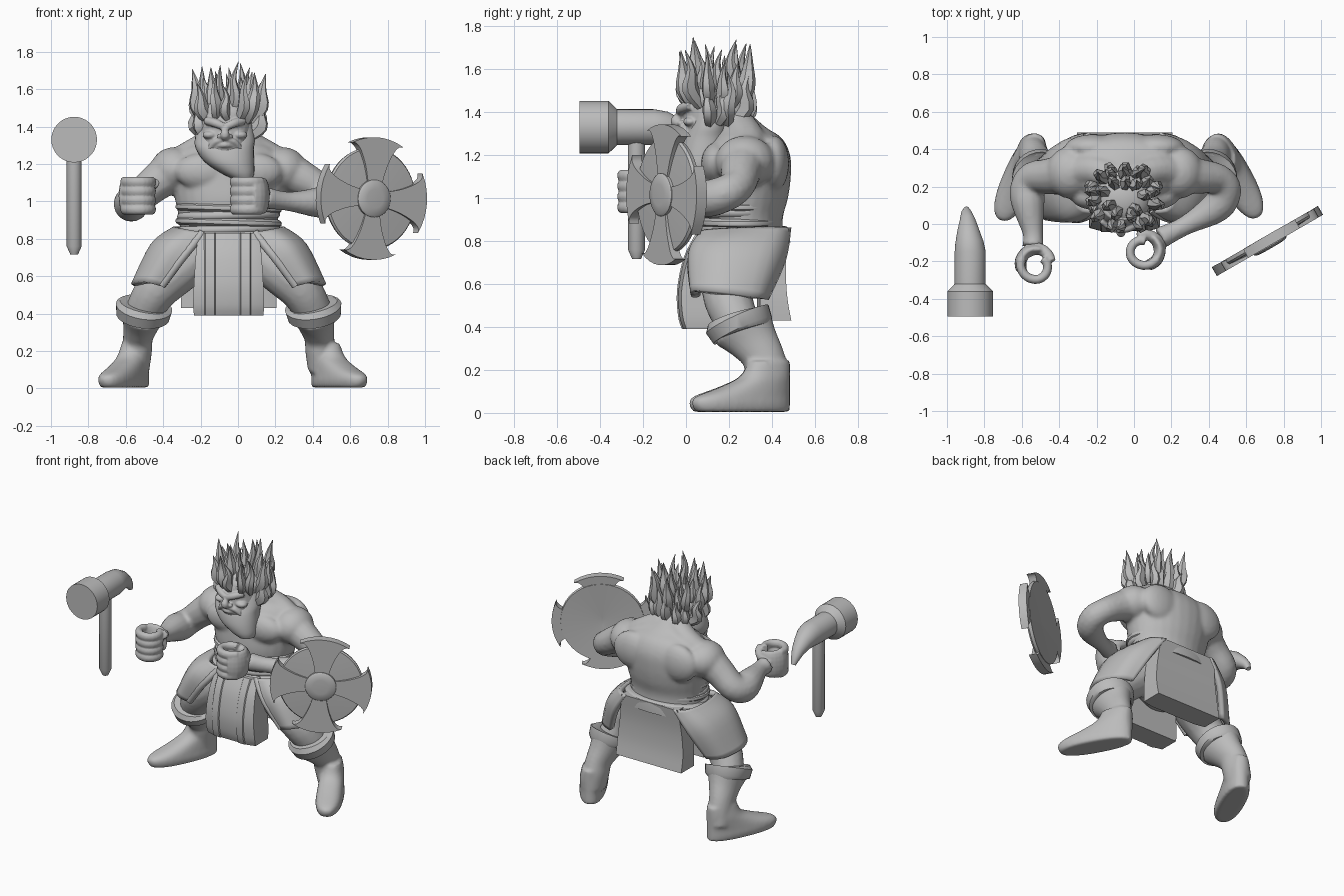
import bpy, bmesh, math, random
from mathutils import Vector, Matrix

random.seed(4)
if "Cube" in bpy.data.objects:
    bpy.data.objects.remove(bpy.data.objects["Cube"])
grey = bpy.data.materials.new("clay grey")
grey.use_nodes = True
grey.diffuse_color = (0.5, 0.5, 0.5, 1)
shader = next(n for n in grey.node_tree.nodes if n.type == 'BSDF_PRINCIPLED')
shader.inputs["Base Color"].default_value = grey.diffuse_color
CX = -0.05  # body's centre plane
bm = bmesh.new()  # work mesh, emptied by finish()

def path(pts, steps):
    """Smooth curve through points of any dimension."""
    p, out = [pts[0], *pts, pts[-1]], []
    for i in range(1, len(p) - 2):
        for t in (s / steps for s in range(steps)):
            out.append(tuple(0.5 * (2 * b + (c - a) * t + (2 * a - 5 * b + 4 * c - d) * t * t
                                    + (3 * b - a - 3 * c + d) * t ** 3) for a, b, c, d in zip(*p[i - 1:i + 3])))
    return out + [tuple(pts[-1])]

def loft(rings):
    """Bridge closed rings and cap both ends."""
    rows = [[bm.verts.new(v) for v in ring] for ring in rings]
    n = len(rows[0])
    for a, b in zip(rows, rows[1:]):
        for j in range(n):
            bm.faces.new((a[j], a[(j + 1) % n], b[(j + 1) % n], b[j]))
    bm.faces.new(rows[0])
    bm.faces.new(rows[-1])

def tube(pts, steps=4, sides=14, wide=1.0, up=(0, 0, 1)):
    """Tube through (x, y, z, radius) points."""
    pts, rings = path(pts, steps), []
    for i, (x, y, z, r) in enumerate(pts):
        t = Vector(pts[min(i + 1, len(pts) - 1)][:3]) - Vector(pts[max(i - 1, 0)][:3])
        side = Vector(up).cross(t).normalized()
        top = t.cross(side).normalized()
        angles = [j * math.tau / sides for j in range(sides)]
        rings.append([Vector((x, y, z)) + r * (side * wide * math.cos(a) + top * math.sin(a)) for a in angles])
    loft(rings)

def stack(rows, steps=4, sides=28, power=1.0, mat=Matrix()):
    """Horizontal rounded sections given as (z, cx, cy, rx, ry)."""
    bend = lambda v: math.copysign(abs(v) ** power, v)
    angles = [j * math.tau / sides for j in range(sides)]
    loft([[mat @ Vector((cx + rx * bend(math.cos(a)), cy + ry * bend(math.sin(a)), z)) for a in angles]
          for z, cx, cy, rx, ry in path(rows, steps)])

def slab(rows):
    """Cloth panel from (z, centre x, half width, front y, back y) sections."""
    loft([[(x - w, y0 + .015, z), (x - w * .7, y0, z), (x + w * .7, y0, z), (x + w, y0 + .015, z),
           (x + w, y1, z), (x - w, y1, z)] for z, x, w, y0, y1 in path(rows, 4)])

def blob(centre, size):
    bmesh.ops.create_uvsphere(bm, u_segments=20, v_segments=12, radius=1,
                              matrix=Matrix.Translation(centre) @ Matrix.Diagonal((*size, 1)))

def finish(name, voxel=0, soften=4, mat=Matrix(), thick=0):
    """Turn the work mesh into an object; optionally fuse its pieces."""
    bmesh.ops.recalc_face_normals(bm, faces=bm.faces)
    me = bpy.data.meshes.new(name)
    bm.to_mesh(me)
    bm.clear()
    ob = bpy.data.objects.new(name, me)
    bpy.context.collection.objects.link(ob)
    me.materials.append(grey)
    ob.matrix_world = mat
    bpy.ops.object.select_all(action='DESELECT')
    bpy.context.view_layer.objects.active = ob
    ob.select_set(True)
    bpy.ops.object.shade_smooth_by_angle(angle=math.radians(38))
    if thick:
        m = ob.modifiers.new("thickness", 'SOLIDIFY')
        m.thickness, m.offset = thick, 0
    if voxel:
        m = ob.modifiers.new("fuse", 'REMESH')
        m.mode, m.voxel_size, m.use_smooth_shade = 'VOXEL', voxel, True
        m = ob.modifiers.new("soften", 'SMOOTH')
        m.factor, m.iterations = 0.5, soften

# Torso with muscles and arms, fused
stack([(.78, CX, .27, .26, .19), (.9, CX, .265, .265, .185), (1, CX, .27, .285, .205), (1.1, CX, .28, .305, .208),
       (1.2, CX, .285, .31, .2), (1.28, CX, .285, .26, .16), (1.33, CX, .26, .15, .11), (1.42, CX, .18, .09, .09)])
for s in (-1, 1):
    blob((CX + s * .13, .145, 1.16), (.16, .075, .1))
    blob((CX + s * .17, .41, 1.16), (.15, .07, .13))
    blob((CX + s * .29, .275, 1.17), (.13, .14, .12))
    tube([(CX + s * .05, .25, 1.33, .08), (CX + s * .17, .29, 1.26, .085), (CX + s * .28, .28, 1.2, .08)])
tube([(-.34, .27, 1.17, .12), (-.45, .255, 1.09, .098), (-.54, .245, 1.01, .088), (-.57, .18, .985, .095),
      (-.565, .1, 1, .088), (-.54, -.05, 1.02, .055), (-.54, -.12, 1.03, .06)])
tube([(.24, .27, 1.17, .115), (.35, .255, 1.12, .095), (.45, .24, 1.06, .082), (.49, .18, 1.02, .085),
      (.44, .09, .995, .085), (.27, -.01, 1, .052), (.14, -.075, 1.02, .06)])
finish("torso_and_arms", .013)

# Fists: a tall palm with four curled fingers and a thumb round an open grip
for name, cx, cy, start, turn in (("right_fist", -.525, -.215, 90, 1), ("left_fist", .057, -.14, 35, -1)):
    curl = lambda a, r: (cx + r * math.cos(math.radians(start + turn * a)), cy + r * math.sin(math.radians(start + turn * a)))
    tube([(*curl(a, .083), 1.03, r) for a, r in ((-45, .06), (-15, .085), (30, .095), (75, .098), (110, .095))],
         steps=3, sides=18, wide=.32)
    for i in range(4):
        tube([(*curl(a, .082 - .0003 * max(a - 200, 0)), .957 + i * .049, .029) for a in range(70, 311, 30)],
             steps=2, sides=10, wide=.85)
    tube([(*curl(-a, .083), 1.06 + .0005 * a, .034 - .0001 * a) for a in range(-30, 81, 22)], steps=2, sides=10)
    finish(name, .007, 2)

# Cloth wraps across the front of the waist
for i in range(4):
    grow = .008 * (i % 2)
    tilt = Matrix.Translation((CX, .25, .85 + i * .038)) @ Matrix.Rotation((i % 2 - .5) * .06, 4, 'Y')
    stack([(z, 0, 0, .262 + g, .175 + g) for z, g in ((-.022, 0), (-.01, .012 + grow), (.01, .012 + grow), (.022, 0))],
          steps=2, mat=tilt)
finish("waist_wraps")

# Hips and thighs, fused
stack([(.85, CX, .27, .275, .19), (.74, CX, .25, .275, .18), (.62, CX, .24, .2, .16), (.55, CX, .24, .1, .1)])
for s in (-1, 1):
    tube([(CX + s * .15, .24, .74, .13), (CX + s * .28, .2, .63, .13), (CX + s * .39, .2, .52, .115),
          (CX + s * .46, .25, .4, .1)], up=(0, 1, 0))
finish("hips_and_thighs", .015)

# Belt, higher at the back
stack([(-.05, 0, 0, .3, .212), (.015, 0, 0, .292, .212), (.03, 0, 0, .265, .19)], steps=2, power=.85,
      mat=Matrix.Translation((CX, .27, .825)) @ Matrix.Rotation(.08, 4, 'X'))
finish("belt")

# Skirt: front panel with two raised strips, and back panel
drop = ((.83, .16, .05), (.72, .175, -.005), (.57, .185, -.035), (.45, .19, -.03), (.39, .185, -.012))
slab([(z, CX, w, y, .14) for z, w, y in drop])
for x in (CX - .1, CX + .09):
    slab([(z, x, .034, y - .007, .1) for z, w, y in drop])
finish("front_panel")
slab([(z, CX, w, .33, y) for z, w, y in ((.86, .22, .48), (.7, .24, .465), (.55, .255, .47), (.43, .255, .49))])
finish("back_panel")

# Skirt: side covers over the thighs, with a rolled front edge
cover = [[(.14, .08, .83), (.24, .1, .84), (.285, .27, .85), (.26, .42, .855), (.18, .475, .86)],
         [(.24, .03, .71), (.33, .04, .755), (.4, .18, .765), (.38, .38, .74), (.28, .45, .71)],
         [(.36, .045, .55), (.44, .045, .565), (.505, .17, .555), (.465, .32, .535), (.37, .37, .53)]]
for s, side, foot, angle in ((-1, "right", .505, 24), (1, "left", .525, 29)):
    place = lambda p: (CX + s * p[0], *p[1:])
    columns = zip(*[path(row, 4) for row in cover])
    grid = [[bm.verts.new(place(p)) for p in path(col, 5)] for col in columns]
    for a, b in zip(grid, grid[1:]):
        for j in range(len(a) - 1):
            bm.faces.new((a[j], a[j + 1], b[j + 1], b[j]))
    finish(side + "_skirt_cover", thick=.035)
    tube([(*place(row[0]), .024) for row in cover], sides=10)
    finish(side + "_skirt_trim")
    # Boot: foot, shaft and cuff
    turn = Matrix.Translation((CX + s * foot, .375, 0)) @ Matrix.Rotation(s * math.radians(angle), 4, 'Z')
    stack([(z, 0, (.115 + toe) / 2, w, (.115 - toe) / 2) for z, toe, w in (
        (.005, -.37, .08), (.04, -.39, .088), (.075, -.37, .085), (.12, -.24, .08), (.17, -.13, .075), (.24, -.09, .06))],
        power=.85, mat=turn)
    tube([place(p) for p in ((.5, .39, .1, .095), (.49, .375, .2, .1), (.485, .355, .27, .1), (.47, .31, .34, .12),
                             (.455, .26, .41, .155))], sides=24, wide=.8, up=(0, 1, 0))
    finish(side + "_boot", .012)
    tube([place(p) for p in ((.46, .267, .375, .135), (.459, .264, .384, .15), (.452, .239, .435, .16),
                             (.45, .236, .445, .14))], steps=1, sides=28, wide=.95, up=(0, 1, 0))
    finish(side + "_boot_cuff")

# Head with face, fused
HX = -.07
stack([(1.22, HX, .09, .07, .07), (1.27, HX, .1, .12, .115), (1.33, HX, .11, .135, .124), (1.4, HX, .115, .138, .125),
       (1.46, HX, .12, .135, .13), (1.52, HX, .12, .11, .1)])
tube([(HX, -.015, 1.41, .015), (HX, -.035, 1.38, .019), (HX, -.047, 1.355, .025), (HX, -.02, 1.34, .02)], up=(0, 1, 0))
for s in (-1, 1):
    tube([(HX + s * .008, -.028, 1.4, .02), (HX + s * .05, -.018, 1.418, .023), (HX + s * .1, .022, 1.432, .022)])
    blob((HX + s * .08, .022, 1.355), (.04, .035, .022))
    blob((HX + s * .024, -.025, 1.348), (.018, .016, .013))
    tube([(HX + s * .01, -.024, 1.328, .012), (HX + s * .05, -.008, 1.318, .016), (HX + s * .085, .015, 1.28, .012)])
tube([(HX - .045, -.003, 1.296, .009), (HX, -.024, 1.302, .015), (HX + .045, -.003, 1.296, .009)])
finish("head", .006, 2)
stack([(1.44, HX, .13, .14, .09), (1.34, HX, .11, .16, .095), (1.28, -.07, .095, .155, .108),
       (1.21, -.045, .085, .132, .11), (1.155, -.005, .075, .092, .09), (1.12, .025, .065, .052, .06)], power=.9)
finish("beard")

# Flame-shaped hair: outer, inner and low rear rings of curved spikes
blob((-.06, .13, 1.46), (.15, .135, .09))
def spike(a, base, z0, reach, z1, r):
    c, sn, wob = math.cos(a), math.sin(a), random.uniform(-.025, .025)
    ring = ((base, 0, .7, 0), (reach * .95, .3, 1.1, 1), (reach, .65, .6, .3), (reach * 1.1, 1, .04, 1.6))
    tube([(-.05 + k * c + wob * w * sn, .14 + k * sn * .92 - wob * w * c, z0 + (z1 - z0) * h, r * f)
          for k, h, f, w in ring], steps=3, sides=6, wide=.7, up=(c, sn, .01))
for count, turn, step, base, z0, near, far, low, high, r in (
        (14, .2, math.tau / 14, .12, 1.43, .15, .19, 1.62, 1.74, .042),
        (9, 0, math.tau / 9, .08, 1.47, .09, .13, 1.64, 1.76, .04),
        (11, -.25, .365, .12, 1.35, .15, .19, 1.5, 1.6, .046)):
    for i in range(count):
        spike(turn + i * step, base, z0, random.uniform(near, far), random.uniform(low, high), r)
finish("hair")

# Hammer: round head with a curved claw, and a handle
HM = -.876
tube([(HM - .02 * k, y, z, r) for k, y, z, r in (
    (0, -.495, 1.33, .122), (0, -.36, 1.33, .122), (0, -.32, 1.33, .083), (0, -.15, 1.33, .083), (.2, -.1, 1.327, .076),
    (.5, -.04, 1.308, .06), (.7, .02, 1.272, .042), (1, .06, 1.235, .028), (1, .08, 1.2, .015))], steps=1, sides=36)
finish("hammer_head")
tube([(HM, -.23, z, r) for z, r in ((1.3, .04), (.76, .04), (.715, .02))], steps=1, sides=20, up=(0, 1, 0))
finish("hammer_handle")

# Shield: disc hollowed behind, four flared blades and a boss
tilt = Matrix.Translation((.71, -.085, 1.015)) @ Matrix.Rotation(math.radians(30), 4, 'Z')
tube([(0, y, 0, r) for y, r in ((.004, .01), (.02, .27), (0, .275), (-.012, .267), (-.025, .09))], steps=1, sides=48)
finish("shield_disc", mat=tilt)
edge = path([(.09, .045), (.17, .065), (.25, .1), (.285, .132), (.287, .16)], 3)
arc = [(.328 * math.cos(math.radians(a)), .328 * math.sin(math.radians(a))) for a in range(28, -29, -7)]
outline = edge + arc + [(u, -v) for u, v in reversed(edge)]
for k in range(4):
    spin = Matrix.Rotation(math.radians(-85 + 90 * k), 4, 'Y')
    loft([[spin @ Vector((u, y + slope * u, v)) for u, v in outline] for y, slope in ((-.034, 0), (0, .065))])
finish("shield_blades", mat=tilt)
tube([(0, y, 0, r) for y, r in ((0, .1), (-.038, .1), (-.046, .09), (-.05, .05))], steps=1, sides=36)
finish("shield_boss", mat=tilt)
bm.free()
